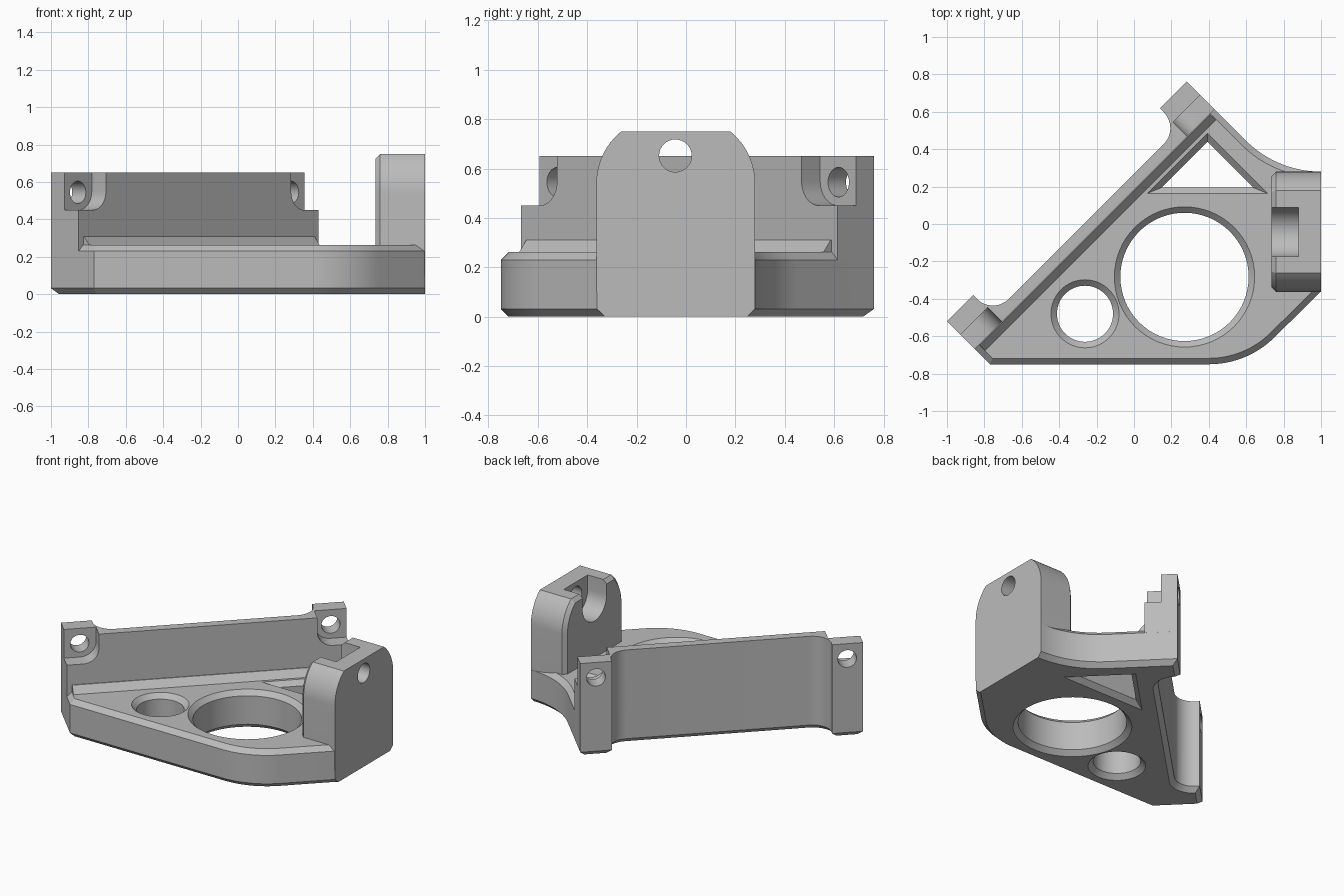
import bpy, bmesh, math
from mathutils import Vector, Matrix

if "Cube" in bpy.data.objects:
    bpy.data.objects.remove(bpy.data.objects["Cube"])

S = math.sqrt(0.5)
XYZ = Matrix.Identity(3)
# columns = world directions of the profile's a, b and extrusion axes
WALL_PLAN = Matrix(((S, -S, 0), (S, S, 0), (0, 0, 1)))     # along wall, across wall, up
WALL_FACE = Matrix(((S, 0, -S), (S, 0, S), (0, 1, 0)))     # along wall, up, across wall
WALL_SECTION = Matrix(((-S, 0, S), (S, 0, S), (0, 1, 0)))  # across wall, up, along wall
SIDE = Matrix(((0, 0, 1), (1, 0, 0), (0, 1, 0)))           # y, z, x

grey = bpy.data.materials.new("plain_grey")
grey.diffuse_color = (0.5, 0.5, 0.5, 1)
grey.use_nodes = True
grey.node_tree.nodes["Principled BSDF"].inputs["Base Color"].default_value = grey.diffuse_color


def arc(cx, cy, r, a0, a1, n=12):
    return [(cx + r * math.cos(math.radians(a0 + (a1 - a0) * i / n)),
             cy + r * math.sin(math.radians(a0 + (a1 - a0) * i / n))) for i in range(n + 1)]


def circle(cx, cy, r, n=64):
    return arc(cx, cy, r, 0, 360, n)[:-1]


def offset(pts, d):
    """Mitred offset of a counter-clockwise outline, positive is outward."""
    out = []
    for i, p in enumerate(pts):
        p, a, b = Vector(p), Vector(pts[i - 1]), Vector(pts[(i + 1) % len(pts)])
        e, f = (p - a).normalized(), (b - p).normalized()
        n, m = Vector((e.y, -e.x)), Vector((f.y, -f.x))
        out.append(p + (n + m) * d / (1 + n.dot(m)))
    return out


def loft(name, pts, levels, axes=XYZ, max_x=None):
    """Solid through copies of an outline; levels are (height, offset)."""
    bm = bmesh.new()
    rings = []
    for h, d in levels:
        ring = []
        for a, b in offset(pts, d):
            co = axes @ Vector((a, b, h))
            if max_x is not None:
                co.x = min(co.x, max_x)
            ring.append(bm.verts.new(co))
        rings.append(ring)
    n = len(pts)
    for lo, hi in zip(rings, rings[1:]):
        for i in range(n):
            j = (i + 1) % n
            bm.faces.new((lo[i], lo[j], hi[j], hi[i]))
    bm.faces.new(rings[0][::-1])
    bm.faces.new(rings[-1])
    bmesh.ops.remove_doubles(bm, verts=bm.verts[:], dist=1e-5)
    bmesh.ops.recalc_face_normals(bm, faces=bm.faces[:])
    me = bpy.data.meshes.new(name)
    bm.to_mesh(me)
    bm.free()
    me.materials.append(grey)
    ob = bpy.data.objects.new(name, me)
    bpy.context.collection.objects.link(ob)
    return ob


def combine(target, other, operation):
    mod = target.modifiers.new(other.name, 'BOOLEAN')
    mod.object, mod.operation, mod.solver = other, operation, 'EXACT'
    bpy.context.view_layer.objects.active = target
    bpy.ops.object.modifier_apply(modifier=mod.name)
    bpy.data.objects.remove(other)


H, C = 0.262, 0.032            # plate height and edge chamfer
U0, U1 = -1.075, 0.738         # wall ends
BACK, REAR, FRONT = 0.34, 0.19, 0.13

# Back outline of the wall with its rounded recess
back = ([(U1, BACK), (0.535, BACK)] + arc(0.415, 0.31, 0.12, 0, -90)
        + arc(-0.757, 0.31, 0.12, -90, -180) + [(-0.877, BACK), (U0, BACK)])

# Chamfered base plate
plan = [(-0.77, -0.75)] + arc(0.4, -0.25, 0.5, -90, -45, 16)
plan += [(1, -0.36), (1.1, -0.36), (1.1, 0.28)]
plan += arc(1, 0.85, 0.57, -90, -135, 16)[1:]
plan += [((u - v) * S, (u + v) * S) for u, v in back]
bracket = loft("bracket", plan, [(0, -C), (C, 0), (H - C, 0), (H, -C)], max_x=1)

# Diagonal wall and the sloped ledge at its foot
combine(bracket, loft("wall", [(U0, FRONT), (U1, FRONT)] + back,
                      [(0.1, 0), (0.65, 0)], WALL_PLAN), 'UNION')
combine(bracket, loft("wall_ledge", [(0.085, 0.2), (0.16, 0.2), (0.16, 0.31), (0.125, 0.31), (0.085, H)],
                      [(U0 + 0.035, 0), (U1 - 0.035, 0)], WALL_SECTION), 'UNION')

# Upright end tab with rounded shoulders
tab = [(-0.363, 0.1), (0.28, 0.1)] + arc(0.01, 0.54, 0.27, 0, 51)
tab += arc(-0.093, 0.54, 0.27, 129, 180)
combine(bracket, loft("end_tab", tab, [(0.735, -0.025), (0.76, 0), (1, 0)], SIDE), 'UNION')

# Chamfered openings in the plate
through = [(-0.01, C + 0.01), (C, 0), (H - C, 0), (H + 0.01, C + 0.01)]
for name, pts in (("large_opening", circle(0.27, -0.283, 0.343)),
                  ("small_opening", circle(-0.262, -0.48, 0.15)),
                  ("triangle_opening", [(0.147, 0.195), (0.637, 0.195), (0.392, 0.44)])):
    combine(bracket, loft(name, pts, through), 'DIFFERENCE')

# Screw pockets and holes at both wall ends
mid = (U0 + U1) / 2
for side in (-1, 1):
    prof = [(0.70, 0.85)] + arc(0.80, 0.55, 0.1, 180, 270, 8) + [(1.1, 0.45), (1.1, 0.85)]
    prof = [(mid + side * u, z) for u, z in prof]
    if side < 0:
        prof.reverse()
    combine(bracket, loft("screw_pocket", prof, [(0.03, 0), (0.237, 0)], WALL_FACE), 'DIFFERENCE')
    combine(bracket, loft("screw_hole", circle(mid + side * 0.805, 0.545, 0.06, 32),
                          [(0.1, 0), (0.5, 0)], WALL_FACE), 'DIFFERENCE')

# Nut slot and hole in the end tab
slot = arc(-0.043, 0.65, 0.132, 180, 360, 20) + [(0.089, 0.9), (-0.175, 0.9)]
combine(bracket, loft("nut_slot", slot, [(0.6, 0), (0.88, 0)], SIDE), 'DIFFERENCE')
combine(bracket, loft("tab_hole", circle(-0.043, 0.652, 0.066, 32),
                      [(0.8, 0), (1.2, 0)], SIDE), 'DIFFERENCE')

bpy.ops.object.select_all(action='DESELECT')
bracket.select_set(True)
bpy.context.view_layer.objects.active = bracket
bpy.ops.object.shade_smooth_by_angle(angle=math.radians(25))
